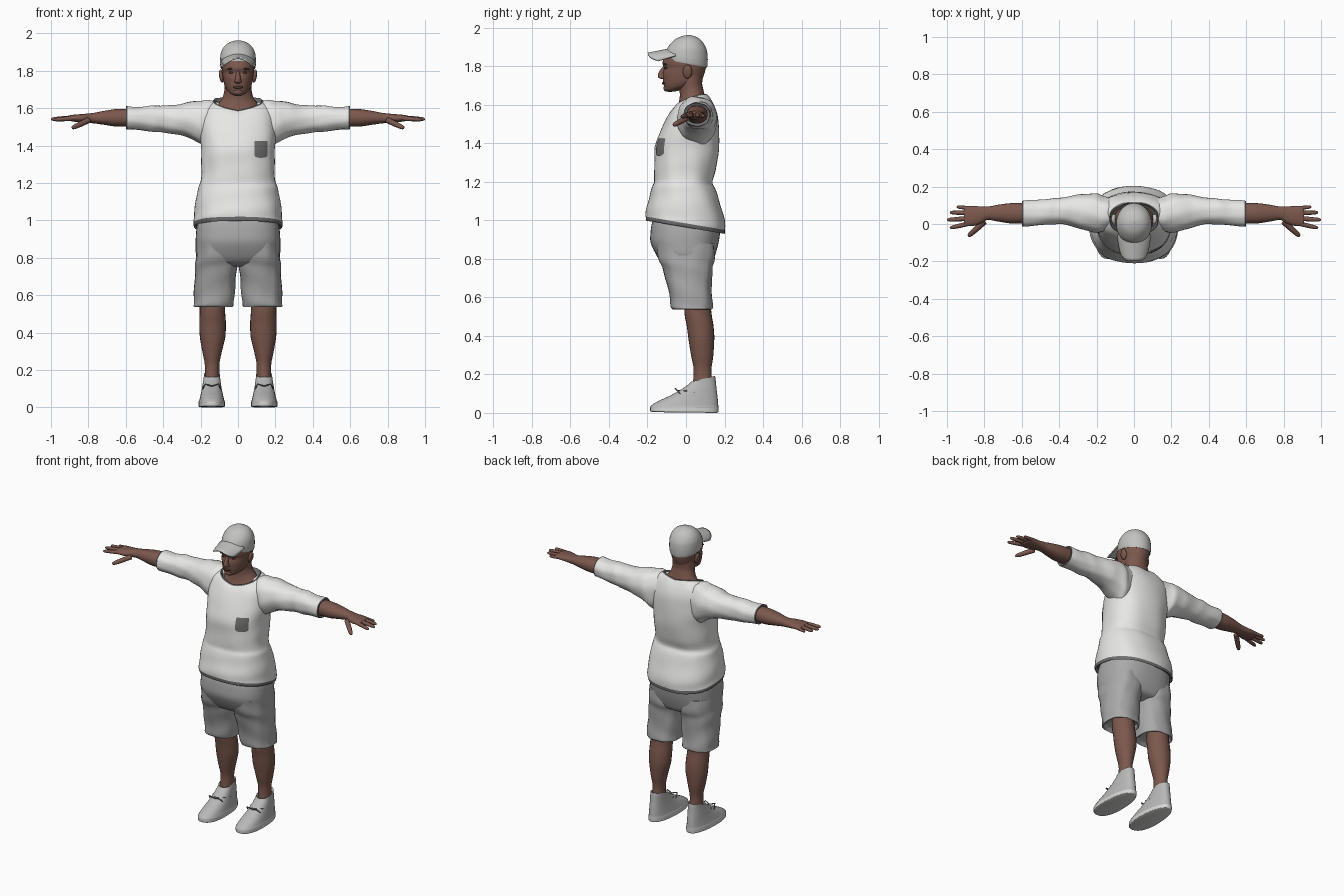
import bpy, bmesh, math
from mathutils import Matrix, Vector
from mathutils.bvhtree import BVHTree


def material(name, r, g, b):
    m = bpy.data.materials.new(name)
    m.diffuse_color = (r, g, b, 1)
    return m


SKIN = material("skin", .20, .098, .074)
DARK_SKIN = material("dark skin", .085, .042, .034)
SHIRT = material("shirt white", .80, .80, .79)
TRIM = material("dark grey trim", .16, .16, .16)
SHORTS = material("shorts grey", .40, .40, .40)
CAP = material("cap grey", .54, .54, .53)
SHOE = material("shoe grey", .48, .48, .48)
SOLE = material("sole pale", .68, .68, .67)
SUB = 4


def smooth_rows(rows):
    """Monotone spline through rows of ring parameters."""
    n = len(rows)
    cols = []
    for p in zip(*rows):
        d = [p[i + 1] - p[i] for i in range(n - 1)]
        m = [d[0]] + [2 * d[i - 1] * d[i] / (d[i - 1] + d[i]) if d[i - 1] * d[i] > 1e-12 else 0
                      for i in range(1, n - 1)] + [d[-1]]
        c = []
        for i in range(n - 1):
            for k in range(SUB):
                t = k / SUB
                c.append((2*t**3 - 3*t**2 + 1) * p[i] + (t**3 - 2*t**2 + t) * m[i]
                         + (3*t**2 - 2*t**3) * p[i + 1] + (t**3 - t**2) * m[i + 1])
        cols.append(c + [p[-1]])
    return list(zip(*cols))


def finish(name, bm, mats, mirror=False):
    bmesh.ops.recalc_face_normals(bm, faces=bm.faces)
    me = bpy.data.meshes.new(name)
    bm.to_mesh(me)
    bm.free()
    ob = bpy.data.objects.new(name, me)
    bpy.context.collection.objects.link(ob)
    for m in mats:
        me.materials.append(m)
    if mirror:
        ob.modifiers.new("mirror", 'MIRROR').use_mirror_merge = False
    return ob


def loft(name, rows, mats, axis='Z', n=32, e=2.2, mirror=False, head=0, tail=0, wobble=0, taper=0):
    """Rows: a0, a1, b0, b1, position at b0, position at b1, side lift.
    The first `head` and last `tail` segments use the second material."""
    rows = smooth_rows(rows)
    bm = bmesh.new()
    rings = []
    for j, (a0, a1, b0, b1, t0, t1, lift) in enumerate(rows):
        ring = []
        for i in range(n):
            w = 2 * math.pi * i / n
            c, s = math.cos(w), math.sin(w)
            k = 1 + wobble * math.sin(3 * w + .55 * j) * math.sin(5 * w - .3 * j)
            u = math.copysign(abs(c) ** (2 / e), c) * k
            v = math.copysign(abs(s) ** (2 / e), s) * k
            f = (v + 1) / 2
            a = (a0 + a1) / 2 + (a1 - a0) / 2 * u * (1 - taper * f)
            b = b0 + (b1 - b0) * f
            t = t0 + (t1 - t0) * f + lift * abs(u)
            ring.append(bm.verts.new((a, b, t) if axis == 'Z' else (t, a, b)))
        rings.append(ring)
    last = len(rings) - 1
    for j in range(last):
        for i in range(n):
            q = (i + 1) % n
            f = bm.faces.new((rings[j][i], rings[j][q], rings[j + 1][q], rings[j + 1][i]))
            f.material_index = int(j < head * SUB or j >= last - tail * SUB)
    bm.faces.new(rings[0]).material_index = int(head > 0)
    bm.faces.new(rings[-1]).material_index = int(tail > 0)
    return finish(name, bm, mats, mirror)


def sym(rows):
    """Rows given as half width, y0, y1, z front, z back, lift."""
    return [(-r[0],) + tuple(r) for r in rows]


def flat(rows):
    """Rows given as position, a0, a1, b0, b1."""
    return [(r[1], r[2], r[3], r[4], r[0], r[0], 0) for r in rows]


def tubes(name, paths, mat):
    """Tapered tubes on both sides; points are x, y, z, radius."""
    cu = bpy.data.curves.new(name, 'CURVE')
    cu.dimensions, cu.bevel_depth, cu.bevel_resolution, cu.use_fill_caps = '3D', 1, 2, True
    for side in (1, -1):
        for path in paths:
            sp = cu.splines.new('POLY')
            sp.points.add(len(path) - 1)
            for p, (x, y, z, r) in zip(sp.points, path):
                p.co, p.radius = (side * x, y, z, 1), r
    cu.materials.append(mat)
    ob = bpy.data.objects.new(name, cu)
    bpy.context.collection.objects.link(ob)


def blob(name, loc, size, mat, mirror=False, tilt=0):
    bm = bmesh.new()
    m = Matrix.Translation(loc) @ Matrix.Rotation(tilt, 4, 'Y') @ Matrix.Diagonal((*size, 1))
    bmesh.ops.create_uvsphere(bm, u_segments=16, v_segments=10, radius=1, matrix=m)
    finish(name, bm, [mat], mirror)


# Shirt body, from dark hem up to the collar
shirt = loft("shirt_body", sym([
    (.222, -.19, .185, 1.01, .945, 0), (.235, -.205, .20, .998, .93, 0),
    (.237, -.21, .203, 1.02, .95, 0), (.234, -.205, .20, 1.06, 1.0, 0),
    (.225, -.19, .175, 1.12, 1.09, 0), (.214, -.176, .152, 1.175, 1.165, 0),
    (.202, -.166, .138, 1.21, 1.20, 0), (.196, -.165, .156, 1.28, 1.265, 0),
    (.196, -.164, .170, 1.36, 1.36, 0), (.203, -.138, .172, 1.45, 1.45, 0),
    (.205, -.106, .165, 1.52, 1.535, 0), (.185, -.076, .143, 1.57, 1.605, .012),
    (.134, -.06, .118, 1.583, 1.64, .025), (.127, -.055, .112, 1.588, 1.645, .025),
    (.118, -.045, .102, 1.57, 1.63, .025)]), [SHIRT, TRIM], n=56, e=2.35, head=2, tail=2, wobble=.012)

# Sleeves, ending in a thin dark cuff
loft("sleeve", flat([
    (.09, -.02, .13, 1.43, 1.63), (.16, -.045, .15, 1.385, 1.643), (.205, -.045, .162, 1.412, 1.64),
    (.27, -.03, .16, 1.447, 1.63), (.33, -.012, .15, 1.46, 1.618), (.40, 0, .14, 1.47, 1.614),
    (.45, -.004, .136, 1.473, 1.616), (.52, -.008, .13, 1.482, 1.607), (.592, -.014, .125, 1.488, 1.61),
    (.60, -.012, .123, 1.49, 1.608), (.595, -.002, .112, 1.50, 1.598)]),
    [SHIRT, TRIM], 'X', mirror=True, tail=2, wobble=.03)

# Chest pocket patch wrapped onto the shirt
tree = BVHTree.FromPolygons([v.co for v in shirt.data.vertices],
                            [p.vertices[:] for p in shirt.data.polygons])
bm = bmesh.new()
bmesh.ops.create_grid(bm, x_segments=8, y_segments=8, size=1)
for v in bm.verts:
    x, z = .123 + .035 * v.co.x, 1.38 + .045 * v.co.y
    if v.co.y < -.9:
        z += .012 * abs(v.co.x) ** 4
    hit = tree.ray_cast(Vector((x, -1, z)), Vector((0, 1, 0)))[0]
    v.co = (x, (hit.y if hit else -.15) - .005, z)
finish("chest_pocket", bm, [TRIM])

# Shorts: hips plus two wide legs
loft("shorts_hips", sym([
    (.205, -.165, .17, 1.03, 1.0, 0), (.222, -.182, .178, .96, .95, 0), (.226, -.186, .172, .90, .90, 0),
    (.226, -.16, .155, .83, .83, 0), (.19, -.12, .13, .775, .775, 0), (.12, -.07, .08, .755, .755, 0)]),
    [SHORTS], n=40, e=2.5)
loft("shorts_leg", flat([
    (.88, .01, .22, -.16, .15), (.80, .002, .227, -.142, .148), (.75, .006, .229, -.122, .138),
    (.68, .014, .231, -.10, .132), (.60, .02, .235, -.084, .135), (.545, .025, .237, -.077, .14),
    (.538, .03, .232, -.07, .135), (.56, .045, .217, -.05, .12)]),
    [SHORTS], e=2.4, mirror=True, wobble=.03)

# Bare lower legs
loft("lower_leg", flat([
    (.62, .07, .205, -.01, .125), (.52, .069, .205, -.008, .132), (.45, .065, .206, .004, .143),
    (.39, .066, .205, .012, .147), (.30, .086, .191, .026, .142), (.22, .10, .177, .04, .132),
    (.14, .10, .178, .035, .138)]), [SKIN], n=24, e=2, mirror=True)

# Shoes with pale soles and laces
loft("shoe", [
    (.07, .21, -.17, .158, .004, .0, 0), (.063, .217, -.185, .168, .008, .004, 0),
    (.063, .217, -.187, .17, .028, .026, 0), (.067, .213, -.178, .168, .04, .035, 0),
    (.073, .207, -.142, .166, .062, .06, 0), (.08, .20, -.082, .163, .09, .09, 0),
    (.087, .193, -.02, .158, .125, .13, 0), (.092, .187, .02, .153, .155, .18, 0),
    (.093, .187, .026, .15, .162, .192, 0), (.102, .178, .037, .14, .15, .18, 0)],
    [SHOE, SOLE], e=2.3, mirror=True, head=2, taper=.18)
tubes("laces", [
    [(.09, .045, .105, .003), (.098, -.005, .115, .004), (.14, -.04, .115, .005),
     (.182, -.005, .115, .004), (.19, .045, .105, .003)],
    [(.14, -.045, .115, .004), (.105, -.055, .125, .004), (.092, -.03, .10, .003)],
    [(.14, -.045, .115, .004), (.175, -.055, .125, .004), (.188, -.03, .10, .003)]], TRIM)

# Forearm and palm
loft("forearm_and_hand", flat([
    (.54, .005, .112, 1.502, 1.598), (.64, .002, .112, 1.502, 1.596), (.72, .012, .104, 1.512, 1.585),
    (.78, .022, .094, 1.52, 1.574), (.82, .002, .094, 1.522, 1.57), (.87, -.012, .097, 1.527, 1.566),
    (.90, -.01, .094, 1.533, 1.562), (.91, .0, .085, 1.54, 1.556)]), [SKIN], 'X', n=24, mirror=True)


def finger(a, b, r):
    return [tuple(p + (q - p) * t for p, q in zip(a, b)) + (r * k,)
            for t, k in ((0, 1), (.5, .95), (.85, .8), (.96, .55), (1, .15))]


tubes("fingers", [
    finger((.87, .083, 1.546), (.948, .092, 1.54), .011),
    finger((.88, .058, 1.549), (.985, .062, 1.541), .0125),
    finger((.88, .030, 1.549), (1.0, .022, 1.541), .013),
    finger((.88, .003, 1.546), (.985, -.022, 1.538), .0125),
    finger((.80, .012, 1.535), (.887, -.066, 1.494), .016)], SKIN)

# Neck and upper chest inside the collar
loft("neck", sym([
    (.115, -.045, .10, 1.53, 1.58, 0), (.12, -.048, .104, 1.575, 1.625, 0),
    (.10, -.038, .097, 1.61, 1.65, 0), (.08, -.032, .09, 1.65, 1.68, 0),
    (.073, -.036, .084, 1.69, 1.71, 0), (.073, -.05, .088, 1.75, 1.76, 0)]), [SKIN], e=2)

# Head
loft("head", sym([
    (.022, -.088, -.04, 1.666, 1.672, 0), (.042, -.108, -.01, 1.675, 1.685, 0),
    (.06, -.114, .04, 1.695, 1.70, 0), (.073, -.119, .08, 1.725, 1.725, 0),
    (.080, -.121, .095, 1.76, 1.76, 0), (.084, -.114, .103, 1.79, 1.79, 0),
    (.087, -.122, .107, 1.815, 1.815, 0), (.088, -.112, .105, 1.85, 1.85, 0),
    (.08, -.09, .09, 1.89, 1.89, 0)]), [SKIN], n=36, e=2.15)
loft("nose", sym([
    (.010, -.125, -.10, 1.733, 1.733, 0), (.02, -.145, -.10, 1.742, 1.742, 0),
    (.015, -.146, -.10, 1.755, 1.755, 0), (.01, -.128, -.10, 1.79, 1.79, 0),
    (.007, -.116, -.10, 1.80, 1.80, 0)]), [SKIN], n=16)
blob("lips", (0, -.113, 1.712), (.026, .012, .008), DARK_SKIN)
blob("chin", (0, -.10, 1.687), (.028, .018, .018), SKIN)
blob("ear", (.089, .008, 1.772), (.012, .024, .036), SKIN, True, .15)
blob("eye", (.034, -.103, 1.791), (.015, .008, .006), DARK_SKIN, True)
blob("brow", (.036, -.108, 1.811), (.022, .009, .005), DARK_SKIN, True, .1)

# Cap crown and curved brim
loft("cap_crown", sym([
    (.084, -.10, .098, 1.84, 1.80, 0), (.092, -.112, .109, 1.836, 1.794, 0),
    (.096, -.111, .113, 1.86, 1.835, 0), (.094, -.10, .11, 1.89, 1.875, 0),
    (.083, -.078, .096, 1.92, 1.912, 0), (.058, -.045, .07, 1.947, 1.943, 0),
    (.03, -.012, .042, 1.959, 1.957, 0), (.006, .01, .02, 1.963, 1.963, 0)]), [CAP], n=36, e=2)
bm = bmesh.new()
bmesh.ops.create_grid(bm, x_segments=16, y_segments=8, size=1)
for p in bm.verts:
    u, v = p.co.x, (p.co.y + 1) / 2
    p.co = (.086 * u * (1 - .14 * v * v), -.055 - .143 * v * math.sqrt(1 - .6 * u ** 4),
            1.895 - .028 * v - .04 * u * u)
brim = finish("cap_brim", bm, [CAP])
thick = brim.modifiers.new("thickness", 'SOLIDIFY')
thick.thickness, thick.offset = .008, 0

# Smooth shading with crisp folds
bpy.ops.object.select_all(action='DESELECT')
for ob in bpy.context.scene.objects:
    if ob.type == 'MESH':
        ob.select_set(True)
        bpy.context.view_layer.objects.active = ob
bpy.ops.object.shade_smooth_by_angle(angle=math.radians(50))
